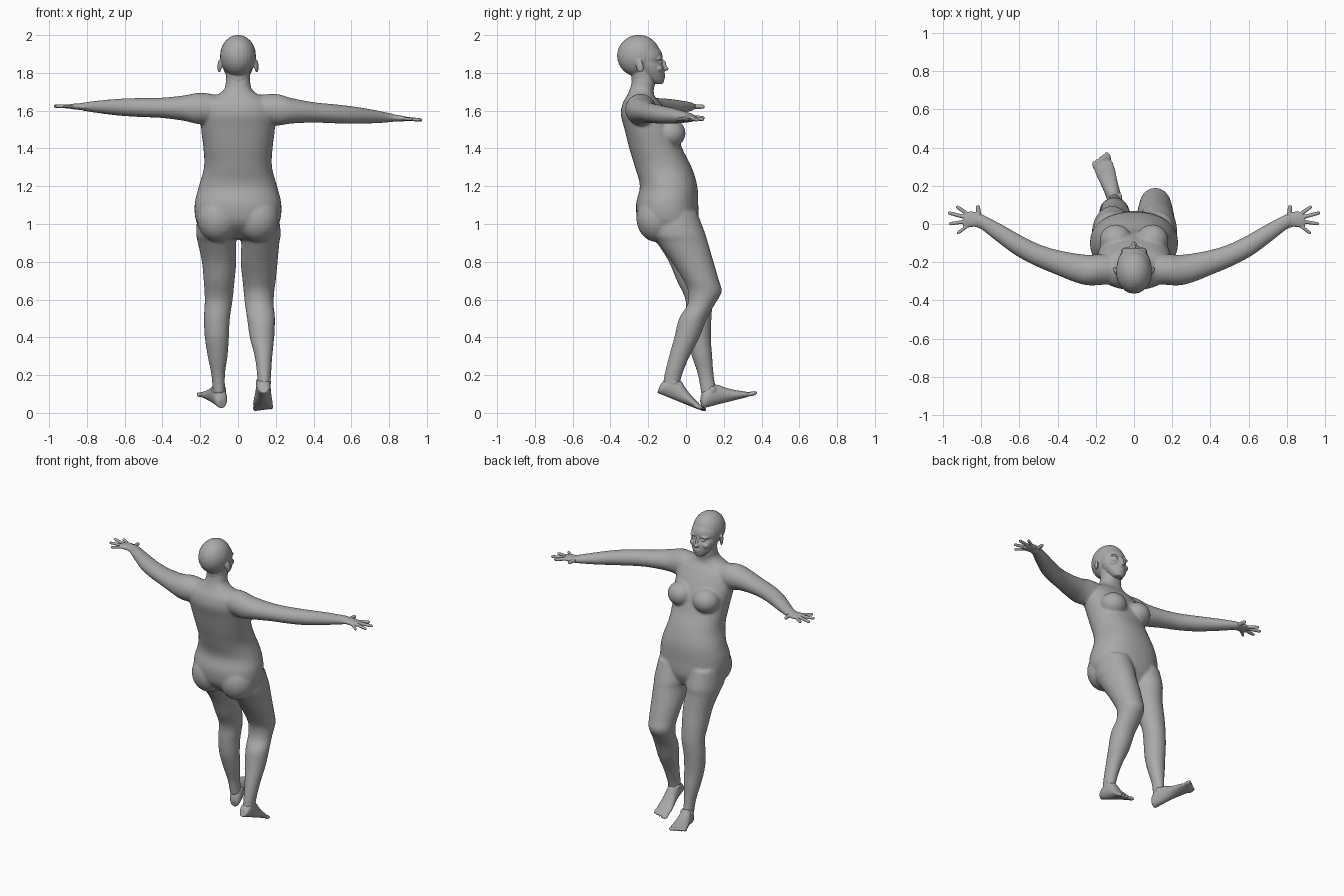
import bpy
import bmesh
from math import cos, sin, pi, copysign
from mathutils import Vector, Matrix, Euler

if "Cube" in bpy.data.objects:
    bpy.data.objects.remove(bpy.data.objects["Cube"], do_unlink=True)

X, Y, Z = Vector((1, 0, 0)), Vector((0, 1, 0)), Vector((0, 0, 1))

skin = bpy.data.materials.new("grey_clay")
skin.use_nodes = True
GREY = (0.4, 0.4, 0.4, 1)
skin.diffuse_color = GREY
for node in skin.node_tree.nodes:
    if node.type == 'BSDF_PRINCIPLED':
        node.inputs["Base Color"].default_value = GREY
        node.inputs["Roughness"].default_value = 0.7


def refine(points, steps=4):
    """Smooth interpolation through every ring of a tube."""
    result, last = [], len(points) - 1
    for i in range(last):
        p0, p1 = points[max(i - 1, 0)], points[i]
        p2, p3 = points[i + 1], points[min(i + 2, last)]
        for k in range(steps):
            t = k / steps
            result.append([
                b + (c - a) * t / 2 + (a - 2.5 * b + 2 * c - d / 2) * t ** 2
                + (1.5 * (b - c) + (d - a) / 2) * t ** 3
                for a, b, c, d in zip(p0, p1, p2, p3)])
    return result + [list(points[-1])]


def tube(bm, points, u=X, v=Y, power=1.0, sides=28):
    """Closed tube through rings of (x, y, z, radius along u, radius along v)."""
    def bend(value):
        return copysign(abs(value) ** power, value)
    rings = []
    for x, y, z, ru, rv in refine(points):
        rings.append([bm.verts.new(Vector((x, y, z))
                                   + u * ru * bend(cos(2 * pi * k / sides))
                                   + v * rv * bend(sin(2 * pi * k / sides)))
                      for k in range(sides)])
    for low, high in zip(rings, rings[1:]):
        for k in range(sides):
            j = (k + 1) % sides
            bm.faces.new((low[k], low[j], high[j], high[k]))
    bm.faces.new(rings[0][::-1])
    bm.faces.new(rings[-1])


def blob(bm, centre, radii, rotation=(0, 0, 0)):
    matrix = Matrix.LocRotScale(Vector(centre), Euler(rotation), Vector(radii))
    bmesh.ops.create_uvsphere(bm, u_segments=24, v_segments=16, radius=1, matrix=matrix)


def finish(bm, name, voxel, smoothing):
    """Fuse the overlapping volumes into one smooth skin."""
    bmesh.ops.recalc_face_normals(bm, faces=bm.faces[:])
    mesh = bpy.data.meshes.new(name)
    bm.to_mesh(mesh)
    bm.free()
    mesh.materials.append(skin)
    obj = bpy.data.objects.new(name, mesh)
    bpy.context.collection.objects.link(obj)
    for other in bpy.context.selected_objects:
        other.select_set(False)
    bpy.context.view_layer.objects.active = obj
    obj.select_set(True)
    fuse = obj.modifiers.new("fuse", 'REMESH')
    fuse.mode = 'VOXEL'
    fuse.voxel_size = voxel
    relax = obj.modifiers.new("relax", 'SMOOTH')
    relax.factor = 0.5
    relax.iterations = smoothing
    for name_of_modifier in ("fuse", "relax"):
        bpy.ops.object.modifier_apply(modifier=name_of_modifier)
    bpy.ops.object.shade_smooth()


def arm_height(side, reach):
    """The two arms slope differently."""
    if side > 0:
        return 1.605 - .07 * (reach - .2)
    return 1.612 + .015 * (reach - .2)


# Body: torso and neck
body = bmesh.new()
tube(body, [
    (0, -.06, .92, .13, .09), (0, -.09, 1, .215, .155), (0, -.1, 1.1, .23, .165),
    (0, -.092, 1.2, .207, .152), (0, -.12, 1.3, .18, .15), (0, -.16, 1.4, .183, .14),
    (0, -.19, 1.5, .195, .135), (0, -.22, 1.58, .195, .125), (0, -.235, 1.64, .18, .1),
    (0, -.24, 1.675, .125, .075), (0, -.235, 1.71, .076, .064),
    (0, -.225, 1.75, .065, .063), (0, -.22, 1.82, .062, .062)], power=.9, sides=40)

for side in (-1, 1):
    # Breasts and buttocks
    blob(body, (side * .095, -.085, 1.48), (.085, .083, .078))
    blob(body, (side * .105, -.155, 1.03), (.112, .108, .125))
    # Arms, swept forward
    across = Vector((-.35 * side, .94, 0))
    tube(body, [(side * x, y, arm_height(side, x), flat, tall) for x, y, flat, tall in (
        (.1, -.24, .08, .07), (.2, -.24, .087, .084), (.28, -.233, .077, .068),
        (.4, -.2, .063, .054), (.5, -.165, .056, .051), (.6, -.115, .053, .047),
        (.7, -.05, .046, .038), (.8, .015, .035, .025), (.83, .025, .032, .02))],
        across, Z)

# Bent leg
tube(body, [
    (.115, -.06, 1.06, .1, .12), (.116, -.04, .95, .11, .142), (.118, -.015, .9, .101, .132),
    (.112, .035, .8, .098, .111), (.112, .081, .7, .088, .094), (.111, .1, .64, .081, .089),
    (.113, .078, .57, .076, .072), (.122, .037, .5, .074, .074), (.127, .005, .4, .065, .067),
    (.135, -.035, .3, .047, .055), (.138, -.068, .2, .037, .047),
    (.137, -.08, .13, .035, .045)])
# Forward leg
tube(body, [
    (-.115, -.06, 1.06, .1, .12), (-.113, -.05, .95, .108, .142), (-.112, -.03, .9, .101, .124),
    (-.1, .01, .8, .091, .101), (-.1, .04, .7, .082, .089), (-.102, .068, .6, .074, .071),
    (-.112, .066, .5, .069, .069), (-.112, .068, .4, .064, .064), (-.108, .085, .3, .053, .054),
    (-.105, .105, .2, .036, .042), (-.1, .122, .1, .033, .042)])
finish(body, "body", .008, 8)

# Head: skull, face and neck stub
head = bmesh.new()
blob(head, (0, -.25, 1.89), (.095, .115, .111))
tube(head, [
    (0, -.15, 1.742, .028, .028), (0, -.165, 1.765, .05, .05), (0, -.18, 1.8, .07, .066),
    (0, -.195, 1.835, .082, .077), (0, -.205, 1.858, .085, .074),
    (0, -.212, 1.885, .088, .088), (0, -.225, 1.92, .082, .09), (0, -.24, 1.96, .055, .07)])
tube(head, [(0, -.226, 1.74, .062, .06), (0, -.225, 1.83, .066, .07)])
# Nose and lips
blob(head, (0, -.119, 1.845), (.01, .015, .03), (.25, 0, 0))
blob(head, (0, -.113, 1.822), (.017, .022, .012))
blob(head, (0, -.119, 1.789), (.025, .011, .006))
blob(head, (0, -.12, 1.777), (.021, .011, .006))
for side in (-1, 1):
    # Brows, eyes and ears
    blob(head, (side * .035, -.142, 1.877), (.032, .018, .009), (0, side * .1, 0))
    blob(head, (side * .033, -.139, 1.857), (.016, .015, .01))
    blob(head, (side * .045, -.145, 1.822), (.025, .022, .018))
    blob(head, (side * .098, -.245, 1.836), (.009, .021, .035), (.2, 0, -side * .35))
finish(head, "head", .0045, 3)

# Hands: palm and five spread fingers
FINGERS = (
    (.81, .03, .818, .098, .0125), (.872, .052, .93, .093, .0105), (.886, .036, .975, .06, .0105),
    (.885, .013, .969, .0, .01), (.87, -.008, .925, -.05, .009))
for side, label in ((-1, "right"), (1, "left")):
    hand = bmesh.new()
    tube(hand, [(side * x, y, arm_height(side, x), flat, tall) for x, y, flat, tall in (
        (.77, -.005, .035, .024), (.82, .02, .036, .019), (.86, .024, .043, .016),
        (.89, .024, .036, .012))], Vector((-.2 * side, .98, 0)), Z)
    for x0, y0, x1, y1, r in FINGERS:
        along = Vector((side * (x1 - x0), y1 - y0, 0)).normalized()
        path = []
        for t, scale in ((-.25, 1), (.3, 1), (.6, .95), (.9, .85), (1, .5)):
            x = x0 + (x1 - x0) * t
            path.append((side * x, y0 + (y1 - y0) * t, arm_height(side, x), r * scale, r * scale))
        tube(hand, path, along.cross(Z), Z, sides=12)
    finish(hand, label + "_hand", .0035, 3)

# Feet: tapered sole with five toes, each along its own heel-to-toe line
FEET = (
    ("right", 1, Vector((-.085, .083, .022)), Vector((-.18, .365, .095))),
    ("left", -1, Vector((.137, -.158, .108)), Vector((.13, .1, .004))))
for label, inner, heel, tip in FEET:
    foot = bmesh.new()
    along = (tip - heel).normalized()
    across = along.cross(Z).normalized()
    normal = across.cross(along)
    rings = []
    for t, wide, tall in ((.02, .022, .024), (.08, .034, .042), (.2, .038, .054),
                          (.35, .04, .053), (.5, .044, .039), (.65, .05, .027),
                          (.78, .052, .019), (.87, .047, .013)):
        centre = heel.lerp(tip, t) + normal * tall
        rings.append((*centre, wide, tall))
    tube(foot, rings, across, normal)
    turn = Matrix((across, along, normal)).transposed().to_euler()
    for k in range(5):
        size = .016 if k == 0 else .0115
        place = (heel.lerp(tip, .92 - .02 * k) + normal * .013
                 + across * inner * (.036 - .02 * k))
        blob(foot, place, (size, .028, .012), turn)
    # Ankle bones
    for side in (-1, 1):
        blob(foot, heel.lerp(tip, .24) + normal * .085 + across * side * .027, (.014, .02, .02))
    finish(foot, label + "_foot", .005, 3)
